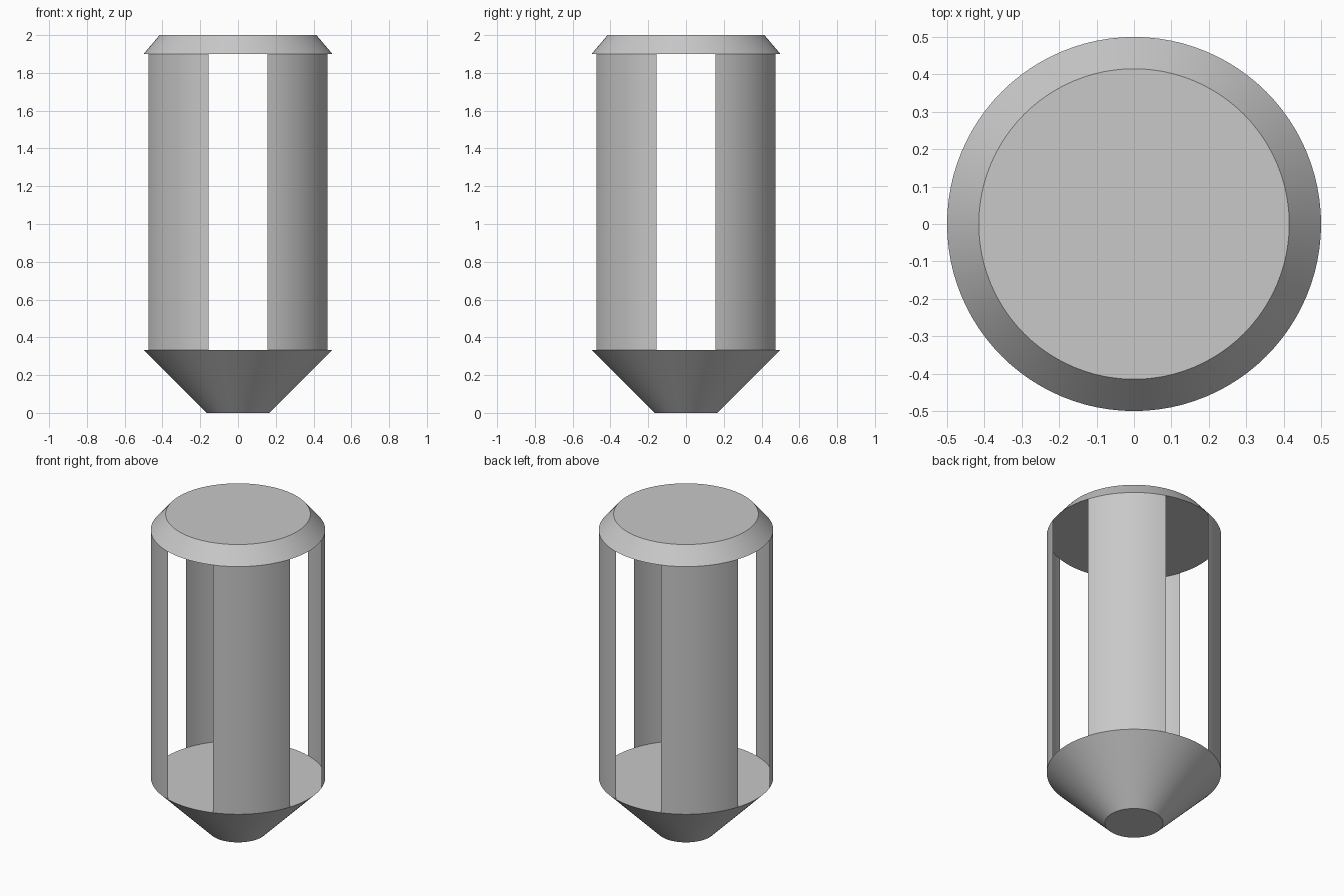
import bpy, bmesh, math

cube = bpy.data.objects.get("Cube")
if cube:
    bpy.data.objects.remove(cube, do_unlink=True)

RADIUS = 0.5
BASE_TOP, CAP_BOTTOM = 0.333, 1.9

grey = bpy.data.materials.new("light_grey")
grey.use_nodes = True
colour = (0.58, 0.58, 0.58, 1)
grey.diffuse_color = colour
grey.node_tree.nodes["Principled BSDF"].inputs["Base Color"].default_value = colour


def finish(obj):
    obj.data.materials.clear()
    obj.data.materials.append(grey)
    bpy.ops.object.select_all(action="DESELECT")
    obj.select_set(True)
    bpy.context.view_layer.objects.active = obj
    bpy.ops.object.shade_smooth_by_angle(angle=math.radians(30))


def frustum(name, r_low, r_high, z_low, z_high):
    bpy.ops.mesh.primitive_cone_add(
        vertices=96, radius1=r_low, radius2=r_high,
        depth=z_high - z_low, location=(0, 0, (z_low + z_high) / 2))
    obj = bpy.context.object
    obj.name = name
    finish(obj)


def curved_panel(name, centre, span, steps=14):
    # Thin sheet following the outer circle
    bm = bmesh.new()
    columns = []
    for i in range(steps + 1):
        a = centre + span * (i / steps - 0.5)
        x, y = RADIUS * math.cos(a), RADIUS * math.sin(a)
        columns.append([bm.verts.new((x, y, z)) for z in (BASE_TOP, CAP_BOTTOM)])
    for (a0, a1), (b0, b1) in zip(columns, columns[1:]):
        bm.faces.new((a0, b0, b1, a1))
    mesh = bpy.data.meshes.new(name)
    bm.to_mesh(mesh)
    bm.free()
    obj = bpy.data.objects.new(name, mesh)
    bpy.context.collection.objects.link(obj)
    finish(obj)


# Tapered foot and bevelled lid
frustum("tapered_base", 0.167, RADIUS, 0, BASE_TOP)
frustum("top_cap", RADIUS, 0.415, CAP_BOTTOM, 2)

# Four wall panels on the diagonals, open slots between them
names = ("back_left", "back_right", "front_right", "front_left")
for i, side in enumerate(names):
    curved_panel(side + "_panel", math.pi / 4 + i * math.pi / 2, math.radians(53.3))
